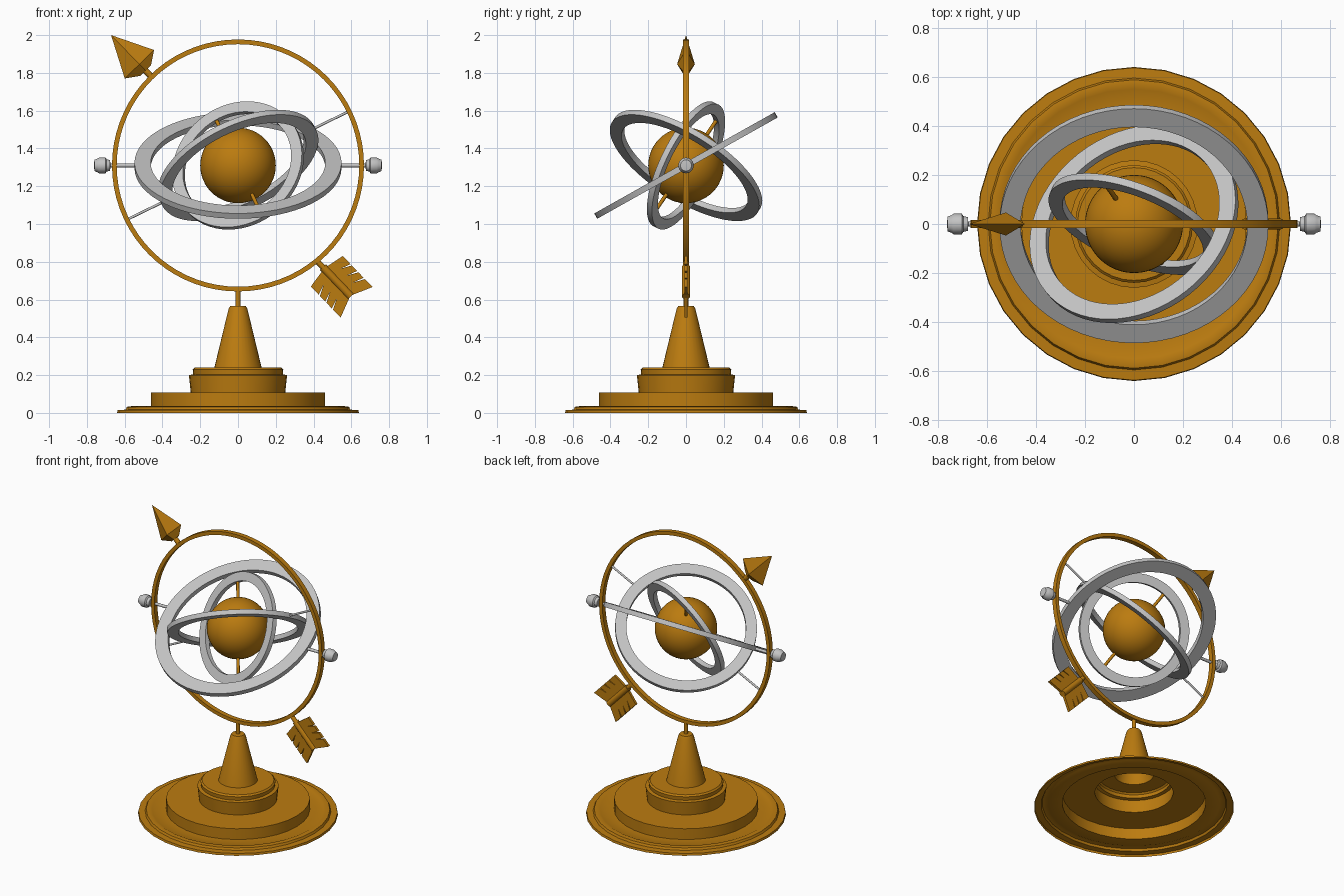
import bpy, bmesh
from math import radians, tau
from mathutils import Matrix, Vector

cube = bpy.data.objects.get("Cube")
if cube:
    bpy.data.objects.remove(cube, do_unlink=True)


def material(name, rgb):
    m = bpy.data.materials.new(name)
    m.use_nodes = True
    m.diffuse_color = (*rgb, 1)
    m.node_tree.nodes["Principled BSDF"].inputs["Base Color"].default_value = (*rgb, 1)
    return m


GOLD = material("gold", (0.5, 0.2, 0.005))
SILVER = material("silver", (0.55, 0.55, 0.55))
CENTRE = Vector((0, 0, 1.31))


def finish(bm, name, mat, matrix=Matrix(), smooth=True):
    bmesh.ops.remove_doubles(bm, verts=bm.verts, dist=0.0002)
    bmesh.ops.recalc_face_normals(bm, faces=bm.faces)
    mesh = bpy.data.meshes.new(name)
    bm.to_mesh(mesh)
    bm.free()
    mesh.transform(matrix)
    mesh.materials.append(mat)
    if smooth:
        mesh.shade_smooth()
        mesh.set_sharp_from_angle(angle=radians(35))
    obj = bpy.data.objects.new(name, mesh)
    bpy.context.collection.objects.link(obj)
    return obj


def lathe(name, profile, mat, matrix=Matrix(), steps=32, closed=False):
    """Revolve (radius, height) points around local z."""
    bm = bmesh.new()
    vs = [bm.verts.new((r, 0, z)) for r, z in profile]
    pairs = list(zip(vs, vs[1:])) + ([(vs[-1], vs[0])] if closed else [])
    edges = [bm.edges.new(p) for p in pairs]
    bmesh.ops.spin(bm, geom=vs + edges, cent=(0, 0, 0), axis=(0, 0, 1),
                   angle=tau, steps=steps, use_duplicate=False)
    return finish(bm, name, mat, matrix)


def ring(name, inner, outer, half, mat, rotation, steps=64):
    profile = [(inner, -half), (outer, -half), (outer, half), (inner, half)]
    return lathe(name, profile, mat, Matrix.Translation(CENTRE) @ rotation, steps, True)


def along(origin, direction):
    """Frame at origin with local z along direction."""
    q = Vector(direction).to_track_quat('Z', 'Y')
    return Matrix.Translation(origin) @ q.to_matrix().to_4x4()


def rod(name, start, end, radius, mat):
    start, end = Vector(start), Vector(end)
    h = (end - start).length
    return lathe(name, [(0, 0), (radius, 0), (radius, h), (0, h)], mat,
                 along(start, end - start), 12)


# Stepped base shell, open underneath, with cone and stem
lathe("pedestal", [(0.64, 0), (0.637, 0.015), (0.595, 0.017), (0.588, 0.032),
                   (0.56, 0.036), (0.55, 0.031), (0.46, 0.031), (0.46, 0.107),
                   (0.25, 0.107), (0.26, 0.2), (0.237, 0.204), (0.24, 0.23),
                   (0.23, 0.24), (0.125, 0.24), (0.05, 0.55), (0.042, 0.565),
                   (0.013, 0.567), (0.013, 0.65)], GOLD)

# Globe
bm = bmesh.new()
bmesh.ops.create_uvsphere(bm, u_segments=48, v_segments=24, radius=0.2)
finish(bm, "globe", GOLD, Matrix.Translation(CENTRE))

# Nested rings
tilt = radians(29.3)
swing = Matrix.Rotation(radians(-26), 4, 'Y')
normal = Vector((0.34, 0.85, -0.41))
ring("meridian_ring", 0.642, 0.667, 0.017, GOLD, Matrix.Rotation(radians(90), 4, 'X'), 72)
ring("outer_ring", 0.462, 0.548, 0.016, SILVER, Matrix.Rotation(tilt, 4, 'X'))
ring("middle_ring", 0.383, 0.454, 0.016, SILVER, swing @ Matrix.Rotation(-tilt, 4, 'X'))
ring("inner_ring", 0.305, 0.365, 0.016, SILVER, along((0, 0, 0), normal))

# Pivot pins and end knobs, in opposite pairs
pivot = swing @ Vector((1, 0, 0))
globe_axis = Vector((-0.37, 0.52, 0.77)).normalized()
knob = [(0, 0.675), (0.028, 0.677), (0.032, 0.695), (0.042, 0.702), (0.042, 0.735),
        (0.035, 0.746), (0.03, 0.76), (0, 0.763)]
for side, s in (("left", 1), ("right", -1)):
    x = Vector((s, 0, 0))
    rod(side + "_outer_pin", CENTRE + x * 0.54, CENTRE + x * 0.69, 0.01, SILVER)
    rod(side + "_middle_pin", CENTRE + pivot * s * 0.44, CENTRE + pivot * s * 0.65, 0.007, SILVER)
    rod(side + "_globe_pin", CENTRE + globe_axis * s * 0.19,
        CENTRE + globe_axis * s * 0.32, 0.01, GOLD)
    lathe(side + "_knob", knob, SILVER, along(CENTRE, x), 12)


def arrow_frame(origin, direction):
    """Local x along the arrow, local y across it, local z front to back."""
    d = Vector(direction).normalized()
    across = Vector((-d.z, 0, d.x))
    m = Matrix((d, across, d.cross(across))).transposed().to_4x4()
    return Matrix.Translation(origin) @ m


# Arrow head: flattened four-sided point with a short tapered back
bm = bmesh.new()
rows = [[bm.verts.new(p) for p in ((x, w, 0), (x, 0, t), (x, -w, 0), (x, 0, -t))]
        for x, w, t in ((0.215, 0.108, 0.047), (0.262, 0.04, 0.018))]
tip = bm.verts.new((0, 0, 0))
for i in range(4):
    j = (i + 1) % 4
    bm.faces.new((tip, rows[0][i], rows[0][j]))
    bm.faces.new((rows[0][i], rows[1][i], rows[1][j], rows[0][j]))
bm.faces.new(rows[1])
head = arrow_frame((-0.672, 0, 2.0), (0.7, 0, -0.72))
finish(bm, "arrow_head", GOLD, head, False)
rod("arrow_neck", head @ Vector((0.25, 0, 0)), head @ Vector((0.31, 0, 0)), 0.017, GOLD)

# Arrow tail: slit, swept feather vanes around a thicker quill
tail = arrow_frame((0.47, 0, 0.75), (0.69, 0, -0.72))
for side, s in (("upper", 1), ("lower", -1)):
    outline = [(-0.02, 0), (0, 0.117)]
    for k in (0.065, 0.115, 0.165):
        outline += [(k - 0.005, 0.117), (k - 0.025, 0.06), (k + 0.005, 0.117)]
    outline += [(0.228, 0.117), (0.18, 0)]
    bm = bmesh.new()
    face = bm.faces.new([bm.verts.new((x, s * y, -0.009)) for x, y in outline])
    out = bmesh.ops.extrude_face_region(bm, geom=[face])["geom"]
    bmesh.ops.translate(bm, vec=(0, 0, 0.018),
                        verts=[g for g in out if isinstance(g, bmesh.types.BMVert)])
    finish(bm, side + "_feather", GOLD, tail, False)
rod("arrow_quill", tail @ Vector((-0.03, 0, 0)), tail @ Vector((0.185, 0, 0)), 0.022, GOLD)
rod("tail_neck", tail @ Vector((-0.085, 0, 0)), tail @ Vector((0, 0, 0)), 0.015, GOLD)
